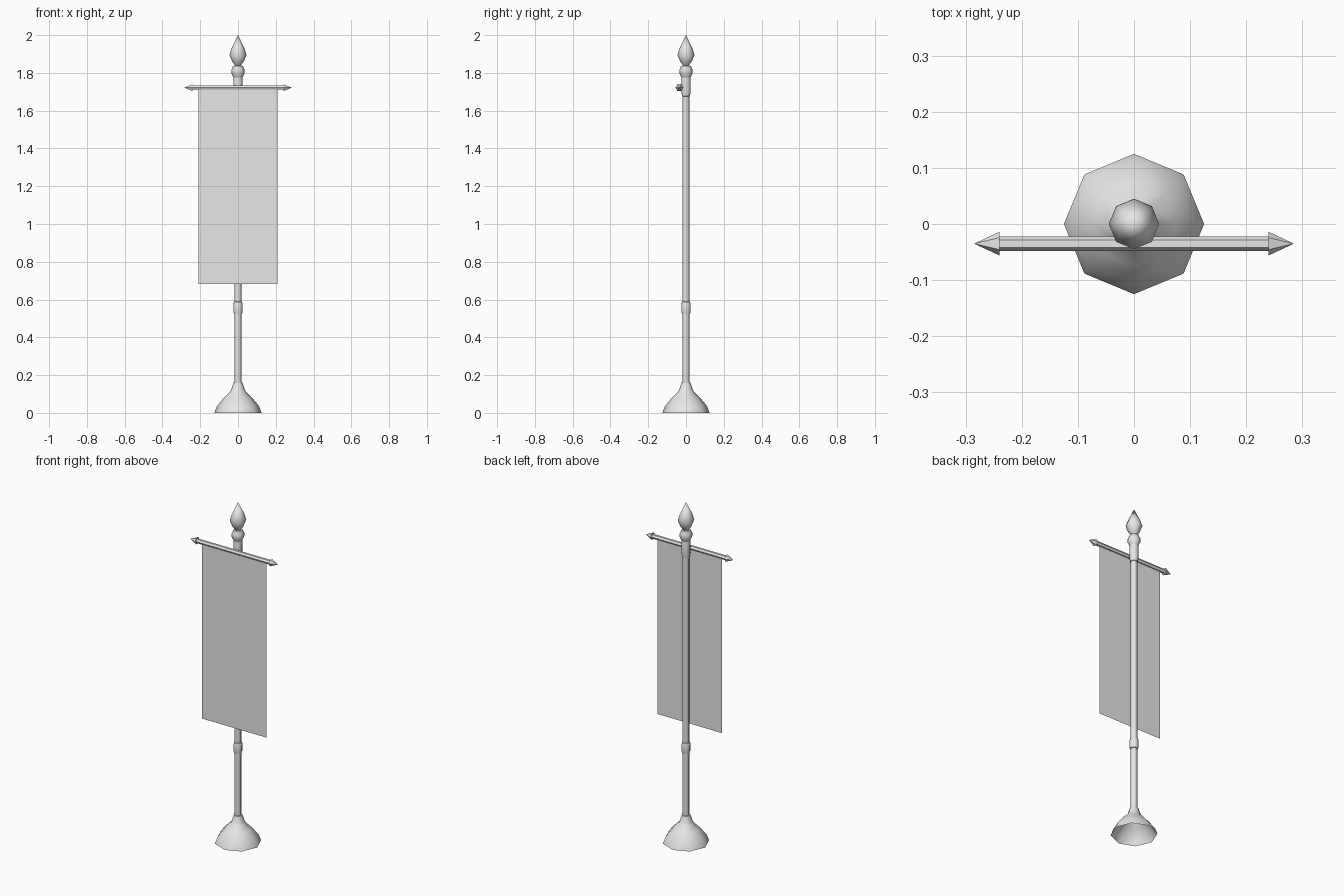
import bpy, bmesh, math
from mathutils import Matrix

cube = bpy.data.objects.get("Cube")
if cube:
    bpy.data.objects.remove(cube, do_unlink=True)

grey = bpy.data.materials.new("light grey")
grey.use_nodes = True
colour = (0.8, 0.8, 0.8, 1)
grey.diffuse_color = colour
grey.node_tree.nodes["Principled BSDF"].inputs["Base Color"].default_value = colour


def add_object(name, bm, angle=50):
    mesh = bpy.data.meshes.new(name)
    bm.to_mesh(mesh)
    bm.free()
    mesh.materials.append(grey)
    obj = bpy.data.objects.new(name, mesh)
    bpy.context.collection.objects.link(obj)
    bpy.ops.object.select_all(action="DESELECT")
    obj.select_set(True)
    bpy.context.view_layer.objects.active = obj
    bpy.ops.object.shade_smooth_by_angle(angle=math.radians(angle))
    return obj


def lathe(name, profile, sides=8, matrix=Matrix()):
    """Turn (radius, height) points around z; a zero radius closes to a tip."""
    bm = bmesh.new()
    rings = []
    for r, z in profile:
        count = sides if r > 0 else 1
        rings.append([bm.verts.new((r * math.cos(math.tau * i / sides),
                                    r * math.sin(math.tau * i / sides), z))
                      for i in range(count)])
    for low, high in zip(rings, rings[1:]):
        for i in range(sides):
            j = (i + 1) % sides
            corners = [low[i % len(low)], low[j % len(low)],
                       high[j % len(high)], high[i % len(high)]]
            bm.faces.new(list(dict.fromkeys(corners)))
    bm.transform(matrix)
    return add_object(name, bm)


# Hollow flared foot and the upright pole
lathe("base", [(0.125, 0), (0.112, 0.035), (0.075, 0.08), (0.042, 0.112),
               (0.034, 0.128), (0.024, 0.16), (0.017, 0.162)])
lathe("pole", [(0.018, 0.13), (0.018, 1.69)])

# Collars on the pole
lathe("lower_collar", [(0.017, 0.525), (0.022, 0.527), (0.025, 0.545),
                       (0.025, 0.57), (0.022, 0.588), (0.017, 0.59)])
lathe("upper_collar", [(0.017, 1.675), (0.021, 1.677), (0.025, 1.71),
                       (0.025, 1.75), (0.023, 1.78)])

# Knob and spearhead
lathe("knob", [(0.023, 1.775), (0.034, 1.797), (0.034, 1.817),
               (0.026, 1.837), (0, 1.84)])
lathe("spearhead", [(0.012, 1.835), (0.03, 1.858), (0.045, 1.895),
                    (0.034, 1.93), (0, 2.0)])

# Crossbar with a pointed cap at each end
across = Matrix.Translation((0, -0.035, 1.722)) @ Matrix.Rotation(math.pi / 2, 4, "Y") \
    @ Matrix.Rotation(math.pi / 2, 4, "Z")
lathe("crossbar", [(0.013, -0.245), (0.013, 0.245)], 6, across)
for name, flip in (("left_tip", 0), ("right_tip", math.pi)):
    lathe(name, [(0, 0.24), (0.021, 0.2401), (0, 0.285)], 6,
          across @ Matrix.Rotation(flip, 4, "X"))

# Hanging cloth
bm = bmesh.new()
bm.faces.new([bm.verts.new((x, -0.035, z)) for x, z in
              ((-0.21, 0.683), (0.21, 0.683), (0.21, 1.72), (-0.21, 1.72))])
add_object("banner", bm)
